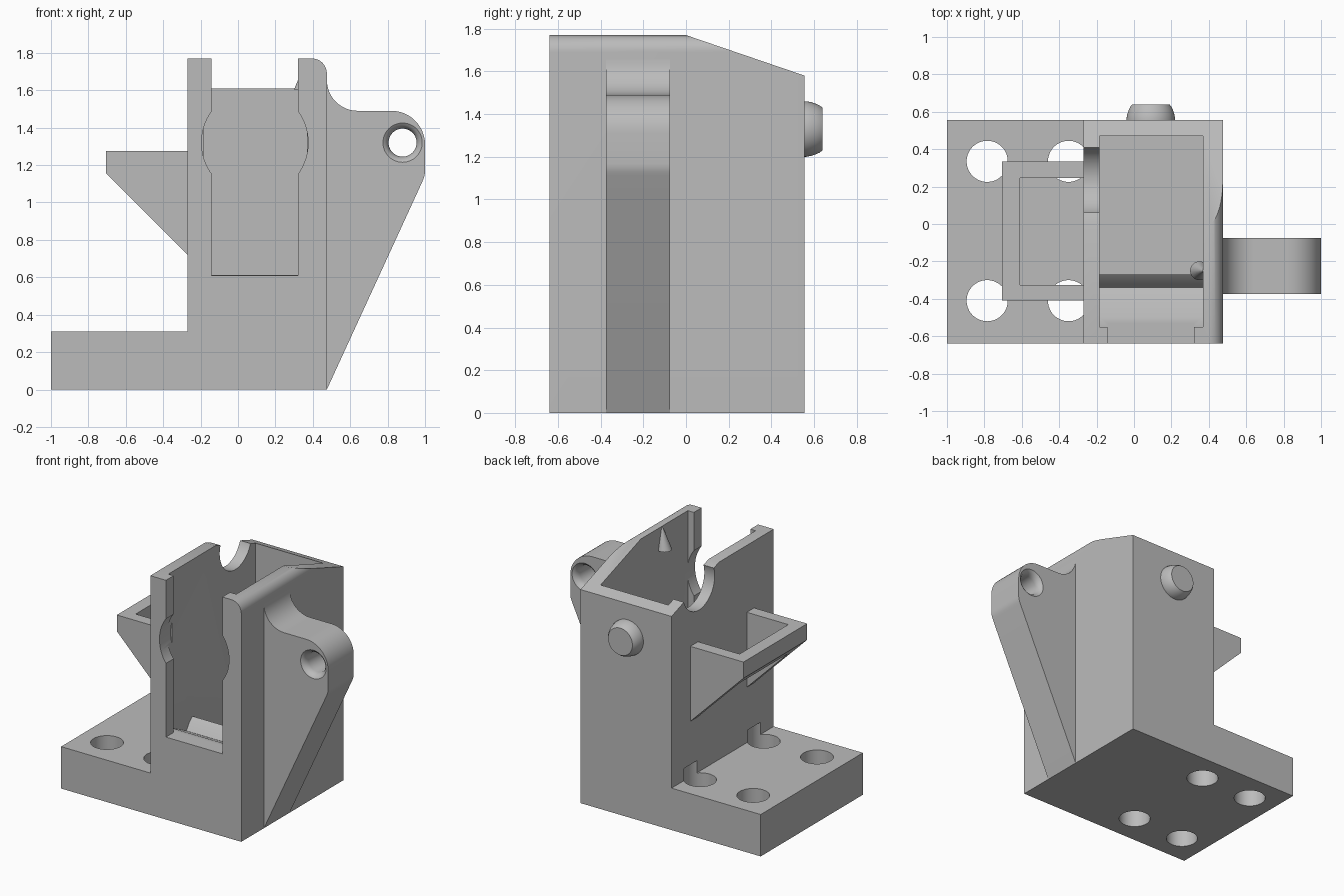
import bpy, bmesh, math
from mathutils import Vector

if "Cube" in bpy.data.objects:
    bpy.data.objects.remove(bpy.data.objects["Cube"], do_unlink=True)

grey = bpy.data.materials.new("plain grey")
grey.use_nodes = True
colour = (0.5, 0.5, 0.5, 1)
grey.diffuse_color = colour
grey.node_tree.nodes["Principled BSDF"].inputs["Base Color"].default_value = colour


def finish(name, bm):
    bmesh.ops.recalc_face_normals(bm, faces=bm.faces)
    mesh = bpy.data.meshes.new(name)
    bm.to_mesh(mesh)
    bm.free()
    mesh.materials.append(grey)
    obj = bpy.data.objects.new(name, mesh)
    bpy.context.collection.objects.link(obj)
    return obj


def place(axis, a, b, t):
    """Point from profile coordinates and the position along the axis."""
    return {"x": (t, a, b), "y": (a, t, b), "z": (a, b, t)}[axis]


def prism(name, points, axis, lo, hi):
    bm = bmesh.new()
    face = bm.faces.new([bm.verts.new(place(axis, a, b, lo)) for a, b in points])
    out = bmesh.ops.extrude_face_region(bm, geom=[face])
    moved = [v for v in out["geom"] if isinstance(v, bmesh.types.BMVert)]
    bmesh.ops.translate(bm, verts=moved, vec=Vector(place(axis, 0, 0, hi - lo)))
    return finish(name, bm)


def box(name, x, y, z):
    return prism(name, [(x[0], y[0]), (x[1], y[0]), (x[1], y[1]), (x[0], y[1])], "z", *z)


def arc(a, b, r, start, end, n=12):
    angles = [math.radians(start + (end - start) * i / n) for i in range(n + 1)]
    return [(a + r * math.cos(t), b + r * math.sin(t)) for t in angles]


def lathe(name, a, b, axis, rings, n=48):
    """Round solid from (position, radius) rings along an axis."""
    bm = bmesh.new()
    loops = []
    for t, r in rings:
        loops.append([bm.verts.new(place(axis, *p, t)) for p in arc(a, b, r, 0, 360, n)[:-1]])
    for one, two in zip(loops, loops[1:]):
        for i in range(n):
            j = (i + 1) % n
            bm.faces.new((one[i], one[j], two[j], two[i]))
    bm.faces.new(loops[0])
    bm.faces.new(loops[-1])
    return finish(name, bm)


def cut(obj, cutter):
    mod = obj.modifiers.new("cut", "BOOLEAN")
    mod.operation, mod.solver, mod.object = "DIFFERENCE", "EXACT", cutter
    bpy.context.view_layer.update()
    graph = bpy.context.evaluated_depsgraph_get()
    mesh = bpy.data.meshes.new_from_object(obj.evaluated_get(graph))
    obj.modifiers.clear()
    obj.data = mesh
    bpy.data.objects.remove(cutter, do_unlink=True)


FRONT, BACK = -0.64, 0.555

# Body and mounting base, one front profile with a rounded top edge
body = prism("body", [(-1, 0), (0.475, 0)] + arc(0.395, 1.69, 0.08, 0, 90)
             + [(-0.27, 1.77), (-0.27, 0.31), (-1, 0.31)], "y", FRONT, BACK)
# Sloping rear top
cut(body, prism("slope_cutter", [(0, 1.77), (0.6, 1.565), (0.6, 2), (0, 2)], "x", -0.5, 0.7))
# Cavity with a lip behind the front opening
cut(body, prism("cavity_cutter", [(-0.55, 2), (-0.55, 0.61), (-0.5, 0.61), (-0.34, 0.53),
                                  (-0.3, 0.585), (-0.27, 0.612), (-0.27, 0.31),
                                  (0.47, 0.31), (0.47, 2)], "x", -0.185, 0.37))
# Front slot with its round widening
cut(body, box("slot_cutter", (-0.142, 0.32), (-0.8, -0.53), (0.61, 2)))
cut(body, lathe("round_cutter", 0.09, 1.32, "y", [(-0.8, 0.285), (-0.51, 0.285)], 64))
# Round notch in the left-hand wall
cut(body, lathe("notch_cutter", 0.235, 1.69, "x", [(-0.4, 0.185), (-0.1, 0.185)]))
# Screw holes
for hx in (-0.785, -0.35):
    for hy in (-0.41, 0.335):
        cut(body, lathe("screw_cutter", hx, hy, "z", [(-0.1, 0.11), (0.4, 0.11)]))

# Open side frame with a sloping underside
frame = prism("side_frame", [(-0.265, 1.275), (-0.705, 1.275), (-0.705, 1.155),
                             (-0.27, 0.72), (-0.265, 0.72)], "y", -0.41, 0.335)
cut(frame, box("frame_cutter", (-0.61, -0.27), (-0.325, 0.245), (0.5, 1.5)))

# Pivot ear with flared hole
ear = prism("pivot_ear", [(0.46, 0), (0.475, 0), (0.985, 1.11)] + arc(0.88, 1.17, 0.12, -20, 0, 4)
            + arc(0.82, 1.31, 0.18, 0, 90) + arc(0.64, 1.655, 0.165, 270, 180)
            + [(0.46, 1.655)], "y", -0.375, -0.075)
flare = [(0.0, 0.105), (0.008, 0.094), (0.02, 0.084), (0.035, 0.078), (0.05, 0.075)]
rings = [(-0.385, 0.105)] + [(-0.375 + d, r) for d, r in flare]
rings += [(-0.075 - d, r) for d, r in reversed(flare)] + [(-0.065, 0.105)]
cut(ear, lathe("pivot_cutter", 0.88, 1.32, "y", rings))

# Rounded boss on the back
boss = lathe("rear_boss", 0.09, 1.33, "y", [(0.54, 0.13), (0.565, 0.13), (0.585, 0.126),
                                            (0.605, 0.12), (0.625, 0.111), (0.64, 0.1)])

# Tapered nub inside the right-hand wall
nub = lathe("wall_nub", 0.35, -0.25, "z", [(1.605, 0.05), (1.765, 0.005)], 24)
for v in nub.data.vertices:
    if v.co.z > 1.7:
        v.co.x += 0.022

for obj in (body, frame, ear, boss, nub):
    bpy.ops.object.select_all(action="DESELECT")
    obj.select_set(True)
    bpy.context.view_layer.objects.active = obj
    bpy.ops.object.shade_smooth_by_angle(angle=math.radians(30))
